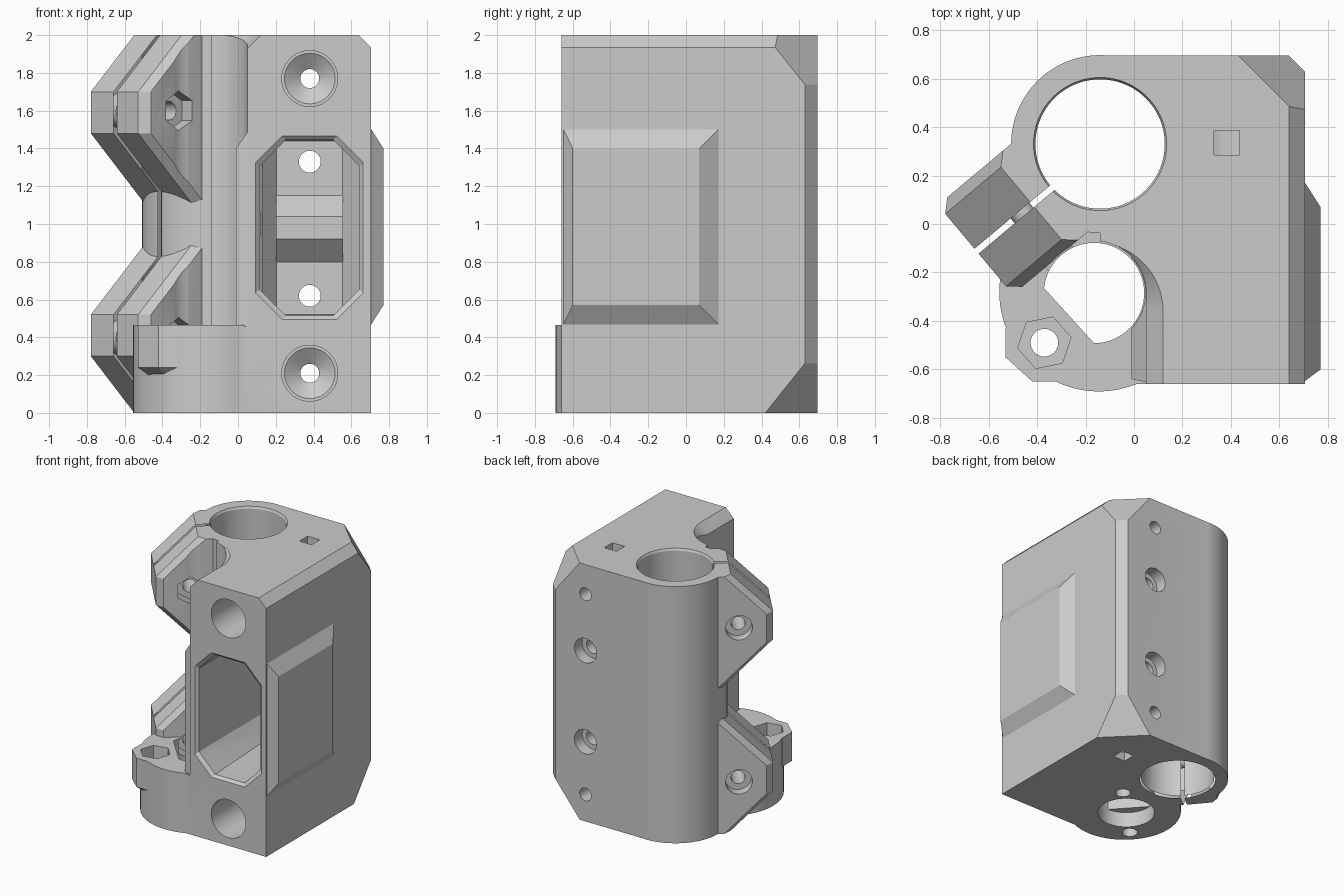
import bpy, bmesh, math
from mathutils import Vector

cube = bpy.data.objects.get("Cube")
if cube:
    bpy.data.objects.remove(cube, do_unlink=True)

grey = bpy.data.materials.new("grey_plastic")
grey.use_nodes = True
colour = (0.6, 0.6, 0.6, 1)
grey.diffuse_color = colour
grey.node_tree.nodes["Principled BSDF"].inputs["Base Color"].default_value = colour

UP = Vector((0, 0, 1))
BACK = Vector((0, 1, 0))


def hull(name, points, planes=()):
    """Convex solid around points, trimmed by (point, outward normal) planes."""
    bm = bmesh.new()
    for p in points:
        bm.verts.new(p)
    bmesh.ops.convex_hull(bm, input=bm.verts[:])
    loose = [v for v in bm.verts if not v.link_faces]
    bmesh.ops.delete(bm, geom=loose, context='VERTS')
    for co, no in planes:
        geom = bm.verts[:] + bm.edges[:] + bm.faces[:]
        bmesh.ops.bisect_plane(bm, geom=geom, plane_co=co, plane_no=no, clear_outer=True)
        bmesh.ops.holes_fill(bm, edges=[e for e in bm.edges if e.is_boundary], sides=0)
    bmesh.ops.dissolve_limit(bm, angle_limit=0.01, verts=bm.verts[:], edges=bm.edges[:])
    bmesh.ops.recalc_face_normals(bm, faces=bm.faces[:])
    mesh = bpy.data.meshes.new(name)
    bm.to_mesh(mesh)
    bm.free()
    mesh.materials.append(grey)
    ob = bpy.data.objects.new(name, mesh)
    bpy.context.collection.objects.link(ob)
    return ob


def box(x0, x1, y0, y1, z0, z1):
    return [(x, y, z) for x in (x0, x1) for y in (y0, y1) for z in (z0, z1)]


def ring(centre, r, axis, n=64, turn=0.0):
    """Circle of points around a vertical or horizontal axis."""
    a = Vector((1, 0, 0)) if axis == UP else UP
    b = axis.cross(a)
    c = Vector(centre)
    angles = [math.tau * i / n + turn for i in range(n)]
    return [c + r * (math.cos(t) * a + math.sin(t) * b) for t in angles]


def rod(x, y, z0, z1, r0, r1=None, n=64, turn=0.0):
    return ring((x, y, z0), r0, UP, n, turn) + ring((x, y, z1), r1 or r0, UP, n, turn)


def bore(x, z, y0, y1, r0, r1=None, n=40):
    return ring((x, y0, z), r0, BACK, n) + ring((x, y1, z), r1 or r0, BACK, n)


def combine(points, op):
    tool = hull("helper", points)
    tool.hide_render = True
    mod = body.modifiers.new("combine", 'BOOLEAN')
    mod.object, mod.operation, mod.solver = tool, op, 'EXACT'
    bpy.context.view_layer.objects.active = body
    bpy.ops.object.modifier_apply(modifier=mod.name)
    bpy.data.objects.remove(tool, do_unlink=True)


def add(points):
    combine(points, 'UNION')


def cut(points):
    combine(points, 'DIFFERENCE')


# main block with chamfered back corner and top edge
body = hull("carriage_body", box(-.14, .705, -.66, .695, 0, 2), [
    ((.64, 0, 2), (1, 0, 1)),
    ((.64, .695, 0), (1, 1, 0)),
    ((.43, .695, 2), (1, 1, .8)),
    ((.43, .695, 0), (1, 1, -.8))])

# bearing housing
BX, BY = -.14, .33
add(rod(BX, BY, 0, 2, .367, n=96))

# raised panel on the left side
add([(.69, y, z) for y in (-.66, .195) for z in (.445, 1.525)]
    + [(.77, y, z) for y in (-.6, .07) for z in (.57, 1.4)])

# clamp lugs, angled away from the housing
ang = math.radians(40)
U = Vector((-math.cos(ang), -math.sin(ang), 0))
V = Vector((-math.sin(ang), math.cos(ang), 0))


def lug_point(u, v, z):
    return Vector((BX, BY, z)) + U * u + V * v


profile = [(.1, 2), (.375, 2), (.675, 1.7), (.675, 1.48), (.25, 1.055), (.1, 1.055)]
for flip in (False, True):
    pts = []
    for v, inset in ((-.245, .05), (-.2, 0), (.19, 0), (.237, .05)):
        for u, z in profile:
            pts.append(lug_point(u - inset, v, 2 - z if flip else z))
    add(pts)

# open channel for the lead screw with the wall that bulges into it
SX, SY = -.165, -.285
cut(rod(SX, SY, .46, 2.1, .215) + rod(SX, -1, .46, 2.1, .215))
add([(.08, y, z) for y in (-.66, -.1) for z in (.3, 1.53)]
    + [(-.01, y, z) for y in (-.64, -.1) for z in (.3, 1.4)])
cut(rod(SX, SY, .46, 2.1, .212))
cut(rod(SX, -.36, 1.93, 2.01, .215, .295) + rod(SX, -1, 1.93, 2.01, .215, .295))

# lower nut collar with the hexagonal nut boss
add(rod(-.145, SY + .005, 0, .465, .411, n=96))
boss = [(-.53, -.43), (-.53, -.55), (-.42, -.65), (-.32, -.65), (-.2, -.4)]
add([(x, y, z) for x, y in boss for z in (.24, .465)] + [(-.3, -.45, .08)])
cut(rod(SX, SY, -.1, .12, .207))
cut([p for p in rod(SX, SY, .11, .6, .207) if (p.x - SX) + (p.y - SY) > -.207])
cut(rod(-.37, -.49, -.1, .6, .057, n=32))
cut(rod(-.37, -.49, .36, .6, .112, n=6, turn=.2))
cut(rod(.04, -.08, -.1, .42, .055, n=32))

# bearing bore with chamfered rims, and the stops between the bearings
cut(rod(BX, BY, -.1, 2.1, .267, n=96))
cut(rod(BX, BY, 1.98, 2.01, .265, .28, n=96))
cut(rod(BX, BY, -.01, .02, .28, .265, n=96))
add(box(-.29, .08, 0, .12, .93, 1.07))
add([(x, y, z) for x, y in ((.145, .385), (-.15, .585), (-.12, .64), (.2, .45))
     for z in (.93, 1.07)])

# clamp slit, screws and nut traps
cut([lug_point(u, v, z) for u in (.2, .9) for v in (-.024, .002) for z in (-.1, 2.1)])
for z in (.4, 1.6):
    for v0, v1, r, n in ((-.5, .5, .05, 32), (-.5, -.16, .105, 6), (.16, .5, .095, 32)):
        cut(ring(lug_point(.43, v0, z), r, V, n) + ring(lug_point(.43, v1, z), r, V, n))

# smooth rod sockets with end holes and square inspection holes
HX = .38
for z in (.21, 1.77):
    cut(bore(HX, z, -.8, .39, .148))
    cut(bore(HX, z, .38, .45, .148, .05))
    cut(bore(HX, z, .4, .9, .05))
cut(box(.33, .435, .285, .385, 1.7, 2.1))
cut(box(.33, .435, .285, .385, -.1, .3))

# idler pocket with bevelled rim, narrowed back and a ridge on its rear wall
MX, MZ = .378, .98


def octagon(y, grow):
    w, h, c = .265 + grow, .465 + grow, .14
    return [(MX + sx * a, y, MZ + sz * b) for sx in (-1, 1) for sz in (-1, 1)
            for a, b in ((w, h - c), (w - c, h))]


cut(octagon(-.67, .03) + octagon(-.64, 0))
cut(octagon(-.65, 0) + octagon(.3, 0) + box(.203, .553, .4, .41, .52, 1.44))
add([(x, y, z) for x in (.2, .556) for y, z in
     ((.45, .76), (.45, 1.19), (.41, .8), (.41, 1.15), (.3, .92), (.3, 1.04))])
for z in (.62, 1.33):
    cut(bore(HX, z, .3, .9, .058, n=32))
    cut(bore(HX, z, .6, .9, .095, n=32))

# smooth the round walls and keep the edges crisp
body.select_set(True)
bpy.context.view_layer.objects.active = body
bpy.ops.object.shade_smooth_by_angle(angle=math.radians(25))
